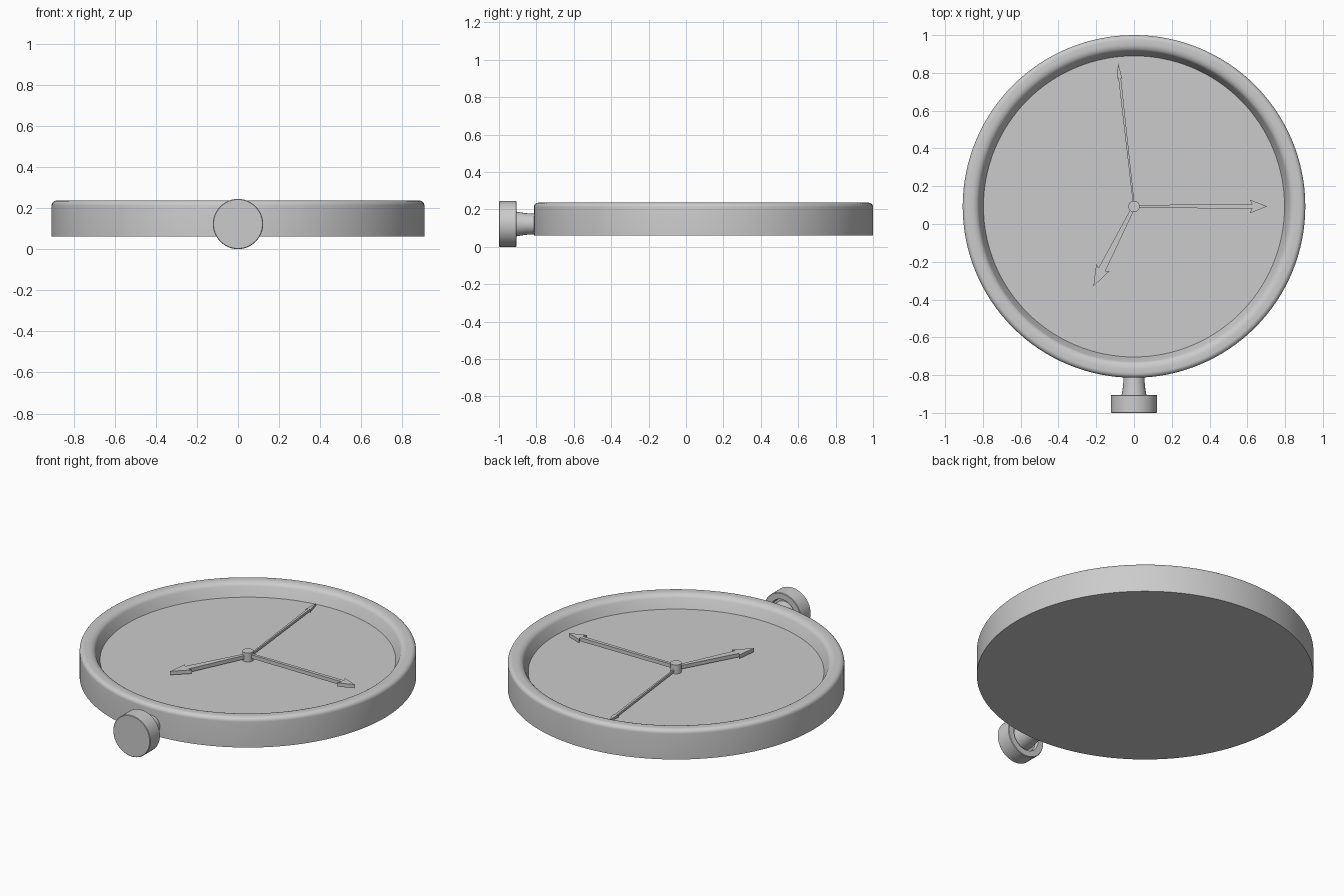
import bpy, math
from mathutils import Matrix, Vector

if "Cube" in bpy.data.objects:
    bpy.data.objects.remove(bpy.data.objects["Cube"])

CENTER = Vector((0, 0.093, 0))


def make_object(name, verts, faces):
    mesh = bpy.data.meshes.new(name)
    mesh.from_pydata(verts, [], faces)
    mesh.update()
    obj = bpy.data.objects.new(name, mesh)
    bpy.context.collection.objects.link(obj)
    return obj


def lathe(name, profile, segments, matrix):
    """Spin a (radius, height) profile; radius 0 ends become single-face caps."""
    verts, faces = [], []
    n = len(profile)
    for r, h in profile:
        for i in range(segments):
            a = 2 * math.pi * i / segments
            verts.append(matrix @ Vector((r * math.cos(a), r * math.sin(a), h)))
    for k in range(n - 1):
        for i in range(segments):
            j = (i + 1) % segments
            faces.append((k * segments + i, k * segments + j,
                          (k + 1) * segments + j, (k + 1) * segments + i))
    faces.append(tuple(reversed(range(segments))))
    faces.append(tuple((n - 1) * segments + i for i in range(segments)))
    obj = make_object(name, verts, faces)
    bpy.ops.object.select_all(action='DESELECT')
    bpy.context.view_layer.objects.active = obj
    obj.select_set(True)
    bpy.ops.object.shade_smooth_by_angle(angle=math.radians(35))
    return obj


def arc(cx, cz, rx, rz, start, end, steps):
    pts = []
    for i in range(steps + 1):
        a = math.radians(start + (end - start) * i / steps)
        pts.append((cx + rx * math.cos(a), cz + rz * math.sin(a)))
    return pts


def hand(name, tip, root_w, neck_w, head_w, head_len, z0, z1):
    """Flat arrow extruded upward, pointing from the hub to the tip."""
    d = Vector((tip[0] - CENTER.x, tip[1] - CENTER.y, 0))
    length = d.length
    neck = length - head_len
    half = [(0, root_w), (neck, neck_w), (neck - 0.012, head_w)]
    outline = ([(x, -w) for x, w in half] + [(length, 0)]
               + [(x, w) for x, w in reversed(half)])
    m = Matrix.Translation(CENTER) @ Matrix.Rotation(math.atan2(d.y, d.x), 4, 'Z')
    n = len(outline)
    verts = [m @ Vector((x, y, z)) for z in (z0, z1) for x, y in outline]
    faces = [tuple(reversed(range(n))), tuple(range(n, 2 * n))]
    faces += [(i, (i + 1) % n, n + (i + 1) % n, n + i) for i in range(n)]
    return make_object(name, verts, faces)


upright = Matrix.Translation(CENTER)

# Case with rounded rim, sloped inner wall and recessed dial
case_profile = [(0.907, 0.06)]
case_profile += arc(0.882, 0.212, 0.025, 0.024, 0, 90, 6)
case_profile += arc(0.862, 0.206, 0.042, 0.030, 90, 165, 6)
case_profile += [(0.808, 0.185), (0.797, 0.16)]
lathe("case", case_profile, 128, upright)

# Centre pin carrying the hands
lathe("hand_pin", [(0.03, 0.155), (0.03, 0.213)], 32, upright)

# Hands
hand("second_hand", (-0.085, 0.855), 0.004, 0.007, 0.014, 0.08, 0.168, 0.182)
hand("minute_hand", (0.705, 0.093), 0.008, 0.011, 0.036, 0.08, 0.178, 0.2)
hand("hour_hand", (-0.215, -0.33), 0.009, 0.02, 0.04, 0.10, 0.173, 0.195)

# Winding knob: flat front, recessed back, flared stem (axis along y)
along_y = Matrix.Translation((0, -1, 0.122)) @ Matrix.Rotation(-math.pi / 2, 4, 'X')
knob_profile = [(0.119, 0), (0.122, 0.003), (0.122, 0.092), (0.119, 0.095),
                (0.085, 0.095), (0.080, 0.075), (0.068, 0.075),
                (0.065, 0.10), (0.058, 0.14), (0.054, 0.21)]
lathe("winding_knob", knob_profile, 48, along_y)
